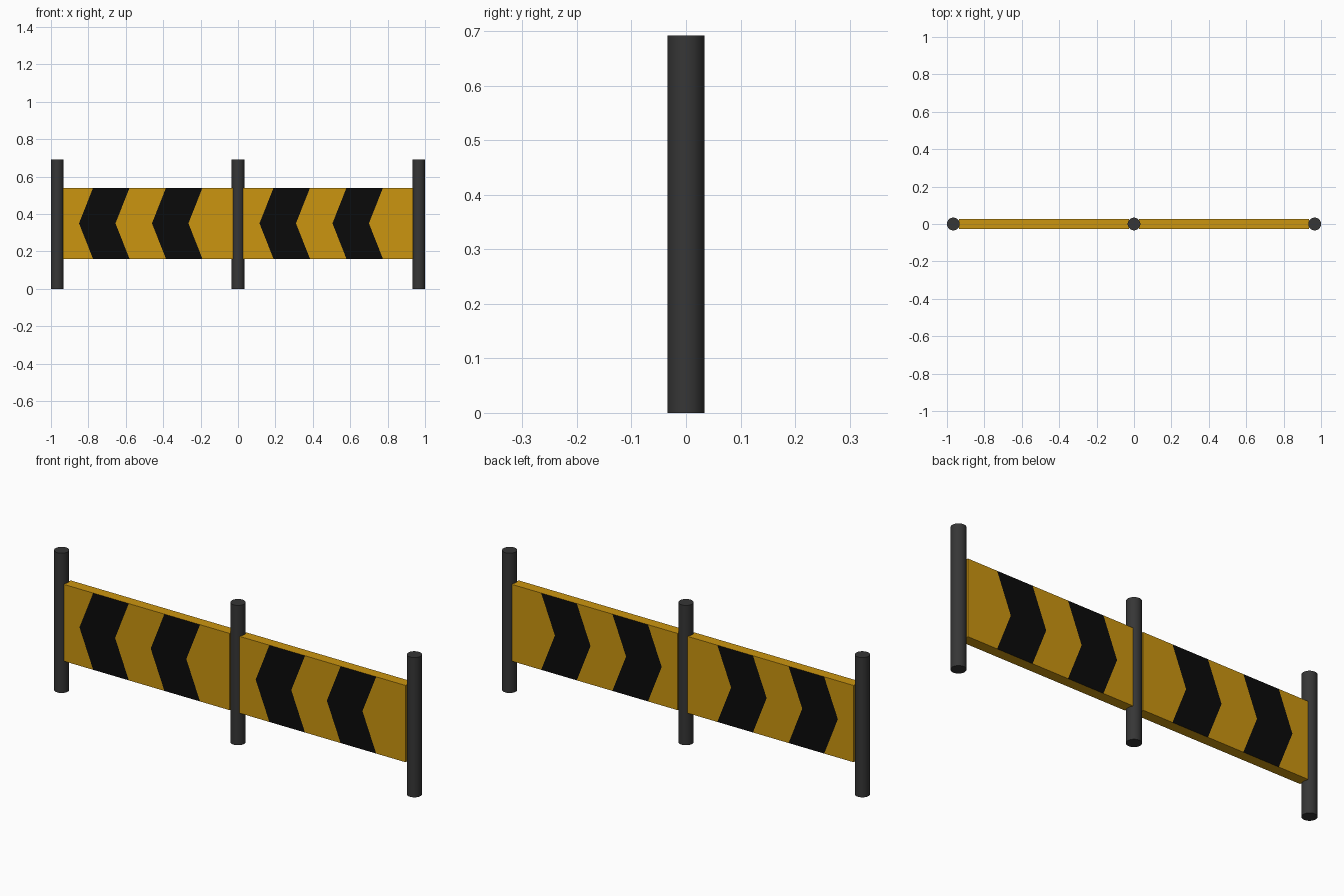
import bpy
import bmesh
import math

if "Cube" in bpy.data.objects:
    bpy.data.objects.remove(bpy.data.objects["Cube"])

POST_R, POST_H, POST_X = 0.034, 0.692, 0.966
BOTTOM, TOP = 0.16, 0.54
MIDDLE = (BOTTOM + TOP) / 2
HALF_DEPTH = 0.026
POINT = 0.075          # how far each chevron leans at mid height


def make_material(name, r, g, b):
    mat = bpy.data.materials.new(name)
    mat.use_nodes = True
    mat.diffuse_color = (r, g, b, 1)
    bsdf = mat.node_tree.nodes["Principled BSDF"]
    bsdf.inputs["Base Color"].default_value = (r, g, b, 1)
    bsdf.inputs["Roughness"].default_value = 0.6
    return mat


grey = make_material("dark grey", 0.037, 0.037, 0.037)
yellow = make_material("warning yellow", 0.6, 0.3, 0.005)
black = make_material("chevron black", 0.003, 0.003, 0.003)


def make_post(name, x):
    bpy.ops.mesh.primitive_cylinder_add(
        vertices=32, radius=POST_R, depth=POST_H, location=(x, 0, POST_H / 2))
    post = bpy.context.object
    post.name = name
    post.data.materials.append(grey)
    bpy.ops.object.shade_smooth_by_angle(angle=math.radians(40))


def make_panel(name, start, end, chevrons):
    # Rings across the board; those bounding chevrons lean towards -x
    rings = [(start, 0)]
    for left, right in chevrons:
        rings += [(left, POINT), (right, POINT)]
    rings.append((end, 0))

    d = HALF_DEPTH
    section = [(-d, BOTTOM), (-d, MIDDLE), (-d, TOP),
               (d, TOP), (d, MIDDLE), (d, BOTTOM)]
    bm = bmesh.new()
    loops = [[bm.verts.new((x - (lean if z == MIDDLE else 0), y, z))
              for y, z in section] for x, lean in rings]

    # Odd columns are chevrons, painted on the front and back only
    for col, (a, b) in enumerate(zip(loops, loops[1:])):
        for i in range(len(section)):
            j = (i + 1) % len(section)
            face = bm.faces.new((a[i], b[i], b[j], a[j]))
            broad_side = section[i][0] == section[j][0]
            face.material_index = 1 if col % 2 and broad_side else 0
    bm.faces.new(loops[0])
    bm.faces.new(loops[-1])
    bmesh.ops.recalc_face_normals(bm, faces=bm.faces)

    mesh = bpy.data.meshes.new(name)
    bm.to_mesh(mesh)
    bm.free()
    mesh.materials.append(yellow)
    mesh.materials.append(black)
    bpy.context.collection.objects.link(bpy.data.objects.new(name, mesh))


# Posts
for name, x in (("right_post", -POST_X), ("middle_post", 0), ("left_post", POST_X)):
    make_post(name, x)

# Chevron boards between the posts
make_panel("right_board", -0.936, -0.027, [(-0.775, -0.58), (-0.385, -0.19)])
make_panel("left_board", 0.027, 0.936, [(0.19, 0.385), (0.58, 0.775)])
